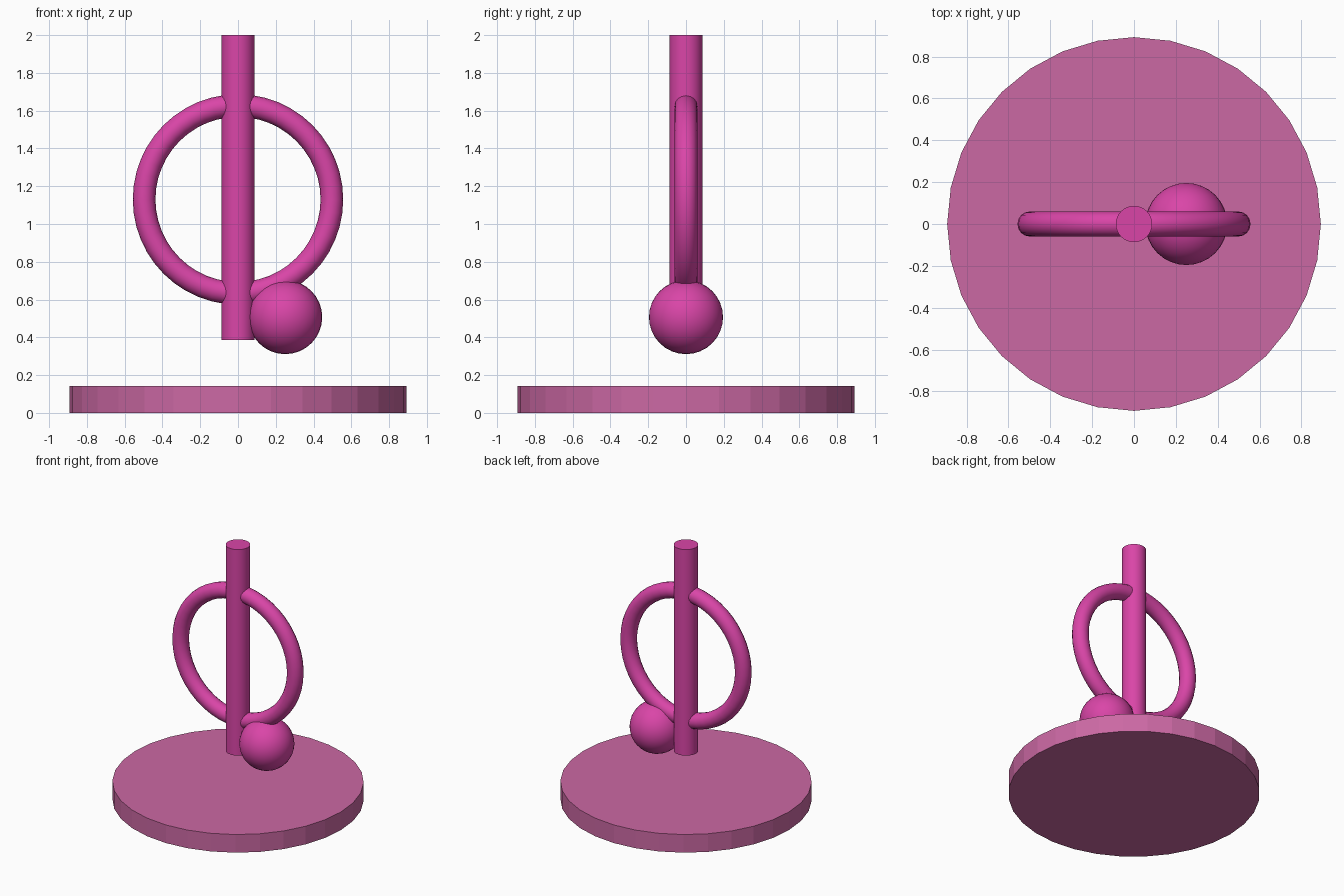
import bpy, math

if "Cube" in bpy.data.objects:
    bpy.data.objects.remove(bpy.data.objects["Cube"])


def material(name, rgb):
    m = bpy.data.materials.new(name)
    m.diffuse_color = (*rgb, 1)
    m.use_nodes = True
    m.node_tree.nodes["Principled BSDF"].inputs["Base Color"].default_value = m.diffuse_color
    return m


pale = material("dusty pink", (0.60, 0.14, 0.37))
bright = material("bright pink", (0.70, 0.06, 0.39))


def finish(name, mat, smooth=True):
    ob = bpy.context.object
    ob.name = name
    ob.data.materials.append(mat)
    if smooth:
        bpy.ops.object.shade_smooth_by_angle(angle=math.radians(40))


# faceted round base
bpy.ops.mesh.primitive_cylinder_add(vertices=32, radius=0.893, depth=0.142,
                                    location=(0, 0, 0.071))
finish("base", pale, smooth=False)

# floating upright post
bpy.ops.mesh.primitive_cylinder_add(vertices=32, radius=0.087, depth=1.615,
                                    location=(0, 0, 1.1925))
finish("post", bright)

# upright ring around the post
bpy.ops.mesh.primitive_torus_add(major_radius=0.497, minor_radius=0.06,
                                 major_segments=48, minor_segments=16,
                                 location=(0, 0, 1.13),
                                 rotation=(math.pi / 2, 0, 0))
finish("ring", bright)

# ball beside the foot of the post
bpy.ops.mesh.primitive_uv_sphere_add(segments=32, ring_count=16, radius=0.196,
                                     location=(0.25, 0, 0.507),
                                     rotation=(math.pi / 2, 0, 0))
finish("ball", bright)
